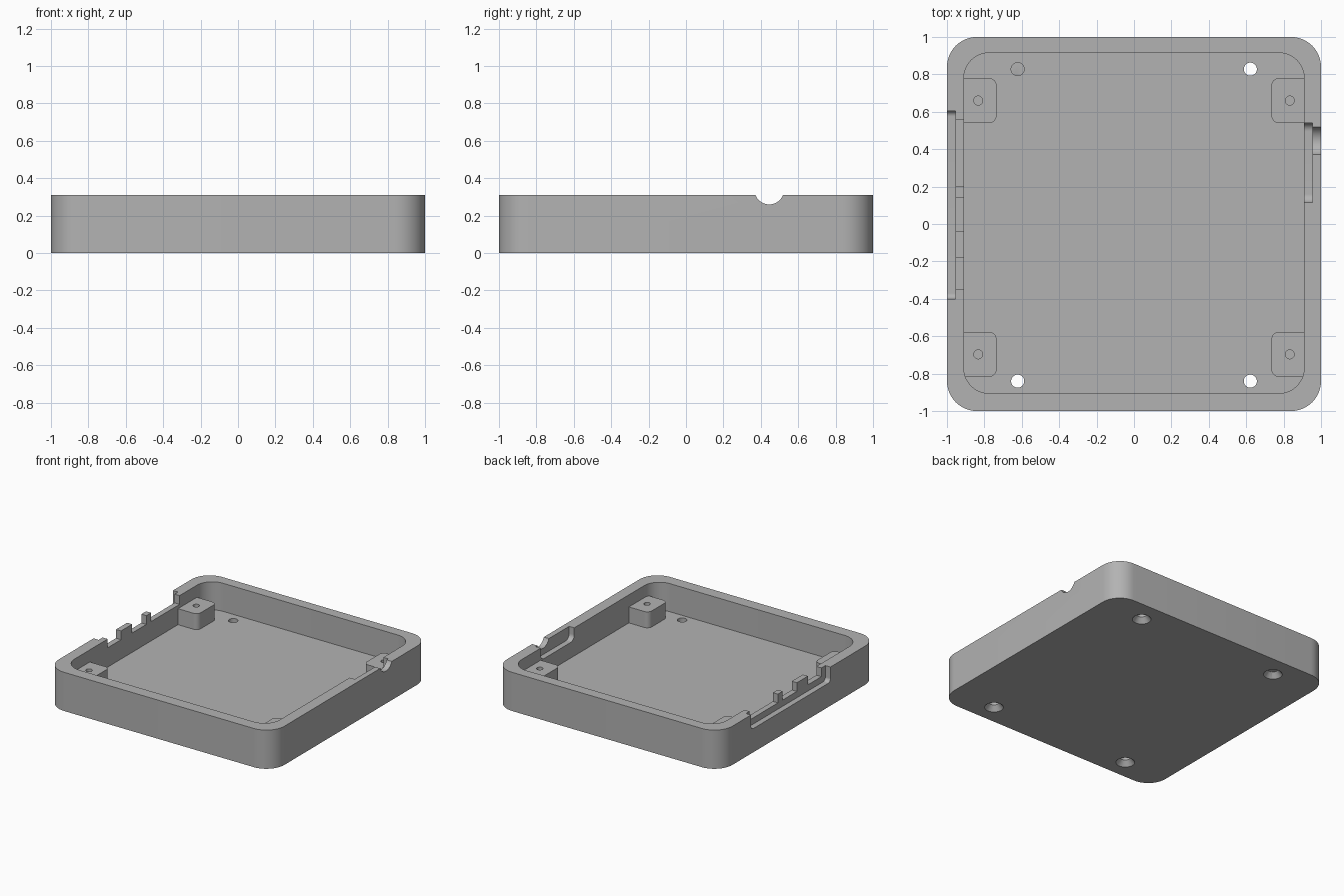
import bpy, bmesh
from math import cos, sin, pi
from mathutils import Vector

if "Cube" in bpy.data.objects:
    bpy.data.objects.remove(bpy.data.objects["Cube"])

HEIGHT, FLOOR, POST_TOP = 0.31, 0.085, 0.213

grey = bpy.data.materials.new("mid grey")
grey.use_nodes = True
COLOUR = (0.45, 0.45, 0.45, 1)
grey.diffuse_color = COLOUR
grey.node_tree.nodes["Principled BSDF"].inputs["Base Color"].default_value = COLOUR


def rounded(u0, u1, v0, v1, radii, steps=12):
    """Rectangle outline; radii run from the low-low corner anticlockwise."""
    corners = [(u0, v0, 1, 1), (u1, v0, -1, 1), (u1, v1, -1, -1), (u0, v1, 1, -1)]
    points = []
    for i, ((u, v, su, sv), r) in enumerate(zip(corners, radii)):
        if r == 0:
            points.append((u, v))
            continue
        for k in range(steps + 1):
            a = pi + (i + k / steps) * pi / 2
            points.append((u + su * r + r * cos(a), v + sv * r + r * sin(a)))
    return points


def circle(u, v, r, n=32):
    return [(u + r * cos(2 * pi * k / n), v + r * sin(2 * pi * k / n)) for k in range(n)]


def prism(name, outline, lo, hi, axis="z"):
    """Extrude an outline along z (outline in xy) or x (outline in yz)."""
    bm = bmesh.new()
    place = (lambda u, v, w: (u, v, w)) if axis == "z" else (lambda u, v, w: (w, u, v))
    base = bm.faces.new([bm.verts.new(place(u, v, lo)) for u, v in outline])
    top = bmesh.ops.extrude_face_region(bm, geom=[base])
    shift = Vector(place(0, 0, hi - lo))
    bmesh.ops.translate(bm, vec=shift, verts=[g for g in top["geom"] if isinstance(g, bmesh.types.BMVert)])
    bmesh.ops.recalc_face_normals(bm, faces=bm.faces)
    mesh = bpy.data.meshes.new(name)
    bm.to_mesh(mesh)
    bm.free()
    mesh.materials.append(grey)
    obj = bpy.data.objects.new(name, mesh)
    bpy.context.collection.objects.link(obj)
    return obj


def cut(obj, cutter):
    """Subtract the cutter, apply the result and discard the cutter."""
    mod = obj.modifiers.new("cut", "BOOLEAN")
    mod.operation, mod.solver, mod.object = "DIFFERENCE", "EXACT", cutter
    bpy.context.view_layer.update()
    mesh = bpy.data.meshes.new_from_object(obj.evaluated_get(bpy.context.evaluated_depsgraph_get()))
    obj.modifiers.clear()
    obj.data = mesh
    bpy.data.objects.remove(cutter)


def smooth(obj):
    bpy.ops.object.select_all(action="DESELECT")
    obj.select_set(True)
    bpy.context.view_layer.objects.active = obj
    bpy.ops.object.shade_smooth_by_angle(angle=pi / 6)


# Open tray with rounded corners
tray = prism("case_tray", rounded(-1, 1, -1, 1, [0.16] * 4), 0, HEIGHT)
cut(tray, prism("cavity", rounded(-0.91, 0.91, -0.905, 0.915, [0.135] * 4), FLOOR, 0.5))

# Port opening on the -x wall: outer recess, then notches between the teeth
cut(tray, prism("port_recess", rounded(-0.4, 0.605, 0.19, 0.5, [0.03, 0.03, 0, 0]), -1.1, -0.955, "x"))
for y0, y1 in [(-0.35, -0.18), (-0.04, 0.14), (0.2, 0.56)]:
    cut(tray, prism("port_notch", rounded(y0, y1, 0.24, 0.5, [0] * 4), -0.98, -0.88, "x"))

# Cable opening on the +x wall: round outer notch and wide inner recess
cut(tray, prism("cable_notch", circle(0.445, 0.339, 0.079, 48), 0.93, 1.1, "x"))
cut(tray, prism("inner_recess", rounded(0.115, 0.54, 0.21, 0.5, [0.045, 0.045, 0, 0]), 0.88, 0.955, "x"))

# Countersunk holes through the floor
for x in (-0.622, 0.622):
    for y in (-0.84, 0.828):
        cut(tray, prism("floor_hole", circle(x, y, 0.035), -0.1, 0.2))
        bpy.ops.mesh.primitive_cone_add(vertices=32, radius1=0.085, radius2=0.035, depth=0.06,
                                        location=(x, y, 0.01))
        cut(tray, bpy.context.object)
smooth(tray)

# Corner posts with screw holes, set into the side walls
for side, sx in (("right", -1), ("left", 1)):
    for end, y0, y1, hole_y in (("front", -0.817, -0.577, -0.697), ("back", 0.54, 0.78, 0.66)):
        x0, x1 = sorted((sx * 0.735, sx * 0.925))
        radii = [0, 0.04, 0.04, 0] if sx < 0 else [0.04, 0, 0, 0.04]
        post = prism(f"{end}_{side}_post", rounded(x0, x1, y0, y1, radii), FLOOR - 0.01, POST_TOP)
        cut(post, prism("screw_hole", circle(sx * 0.833, hole_y, 0.024), FLOOR + 0.015, 0.4))
        smooth(post)
